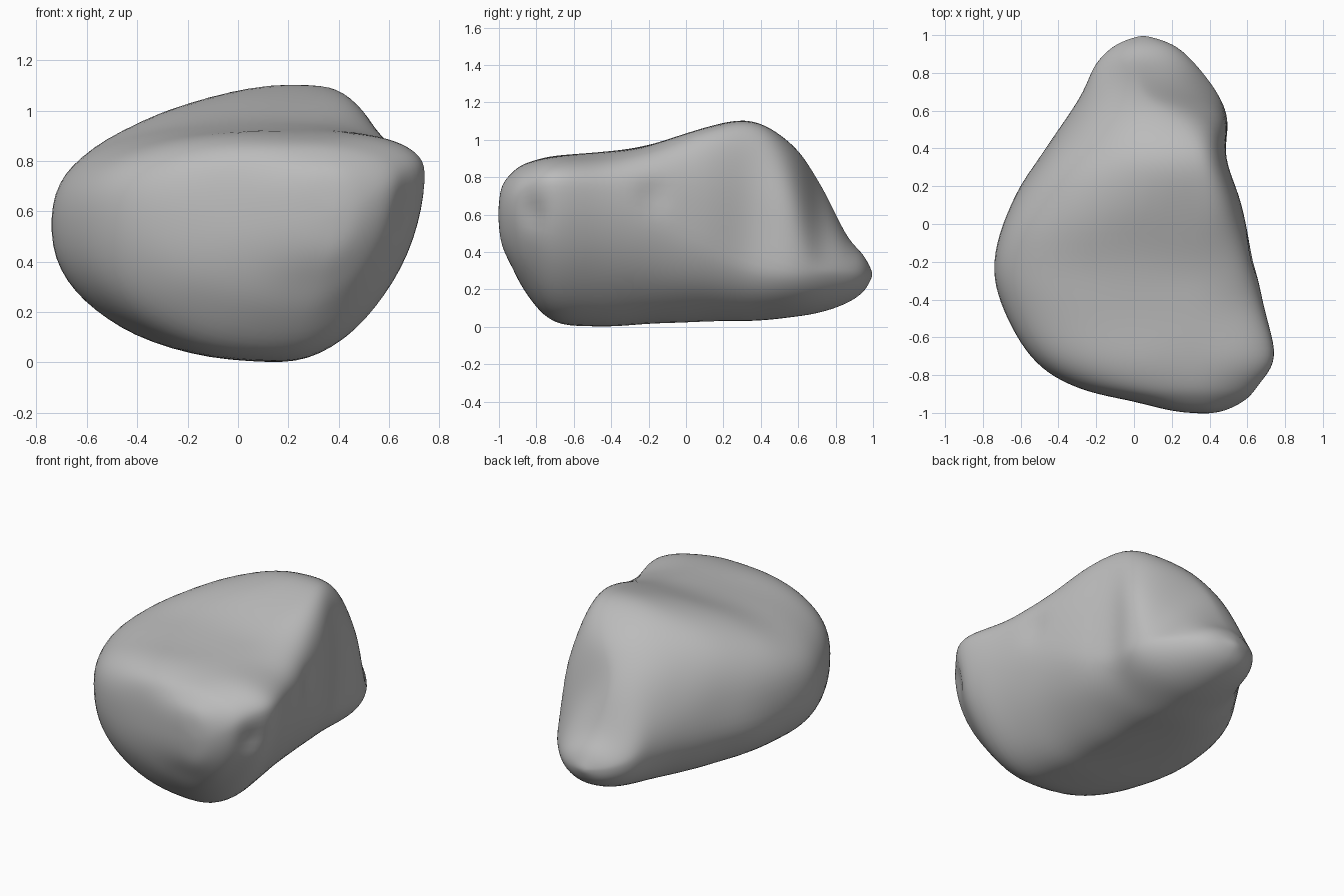
import bpy
import bmesh
from math import cos, sin, pi, exp
from mathutils import Vector, noise

cube = bpy.data.objects.get("Cube")
if cube:
    bpy.data.objects.remove(cube, do_unlink=True)

RING_POINTS = 72
STEPS = 6

# Sections from front to back. Each gives depth, then the left, right,
# bottom and top extremes as (x, z), then squareness of the top right corner.
SECTIONS = [
    (-1.0, .38, .6, .38, .6, .38, .6, .38, .6, 2),
    (-.985, .2, .59, .48, .62, .36, .45, .37, .74, 2),
    (-.93, -.04, .57, .59, .67, .31, .32, .32, .82, 2.2),
    (-.85, -.34, .56, .66, .72, .25, .18, .25, .875, 2.4),
    (-.7, -.55, .55, .745, .75, .2, .02, .2, .915, 2.5),
    (-.45, -.69, .54, .69, .7, .17, 0, .15, .93, 3),
    (-.2, -.745, .54, .635, .62, .15, .015, .18, .97, 3.6),
    (.1, -.655, .5, .565, .48, .13, .03, .24, 1.065, 4),
    (.35, -.5, .48, .485, .36, .12, .035, .25, 1.1, 3.8),
    (.55, -.36, .46, .495, .32, .11, .05, .17, .99, 2.6),
    (.7, -.27, .4, .44, .3, .1, .075, .04, .79, 1.3),
    (.85, -.2, .34, .32, .29, .08, .125, .02, .5, 1.6),
    (.95, -.09, .3, .2, .28, .06, .19, .04, .38, 2),
    (1.0, .05, .28, .05, .28, .05, .28, .05, .28, 2),
]


def blend(i, t):
    """Smooth spline between section i and the next one."""
    last = len(SECTIONS) - 1
    rows = [SECTIONS[min(max(i + k, 0), last)] for k in (-1, 0, 1, 2)]
    return [
        b + 0.5 * t * (c - a + t * (2 * a - 5 * b + 4 * c - d
                                    + t * (3 * (b - c) + d - a)))
        for a, b, c, d in zip(*rows)
    ]


def outline(row):
    """Closed ring made of four superellipse quarters."""
    y, left, left_z, right, right_z, low_x, low, top_x, top, square = row
    ring = []
    for k in range(RING_POINTS):
        angle = 2 * pi * (k + 0.5) / RING_POINTS
        c, s = cos(angle), sin(angle)
        side, side_z = (right, right_z) if c > 0 else (left, left_z)
        mid_x, end = (top_x, top) if s > 0 else (low_x, low)
        if s > 0:
            power = square if c > 0 else 2.6 - max(0, y)
        else:
            power = 1.8 if c > 0 else 2.15
        x = mid_x + (side - mid_x) * abs(c) ** (2 / power)
        z = side_z + (end - side_z) * abs(s) ** (2 / power)
        ring.append(Vector((x, y, z)))
    return ring


# Loft the rings into one closed skin
bm = bmesh.new()
rings = []
for i in range(len(SECTIONS) - 1):
    for step in range(STEPS):
        rings.append(outline(blend(i, step / STEPS)))
rings.append(outline(SECTIONS[-1]))
rings = [[bm.verts.new(p) for p in ring] for ring in rings]
for a, b in zip(rings, rings[1:]):
    for k in range(RING_POINTS):
        n = (k + 1) % RING_POINTS
        bm.faces.new((a[k], a[n], b[n], b[k]))
bmesh.ops.remove_doubles(bm, verts=bm.verts, dist=0.0005)
for _ in range(6):
    bmesh.ops.smooth_vert(bm, verts=bm.verts, factor=0.5,
                          use_axis_x=True, use_axis_y=True, use_axis_z=True)
bmesh.ops.recalc_face_normals(bm, faces=bm.faces)
bm.normal_update()

# Shallow chips on the right flank and gentle weathering
CHIPS = [(Vector((.69, -.82, .6)), .02), (Vector((.62, -.17, .7)), .02)]
moves = []
for v in bm.verts:
    push = 0.003 + 0.005 * noise.noise(v.co * 3.5)
    for centre, depth in CHIPS:
        push -= depth * exp(-((v.co - centre).length / .08) ** 2)
    moves.append((v, v.normal * push))
for v, move in moves:
    v.co += move

mesh = bpy.data.meshes.new("boulder")
bm.to_mesh(mesh)
bm.free()
boulder = bpy.data.objects.new("boulder", mesh)
bpy.context.collection.objects.link(boulder)

# Plain stone colour
stone = bpy.data.materials.new("grey stone")
stone.use_nodes = True
colour = (0.5, 0.5, 0.5, 1)
stone.diffuse_color = colour
stone.node_tree.nodes["Principled BSDF"].inputs["Base Color"].default_value = colour
mesh.materials.append(stone)

bpy.ops.object.select_all(action="DESELECT")
boulder.select_set(True)
bpy.context.view_layer.objects.active = boulder
bpy.ops.object.shade_smooth()
